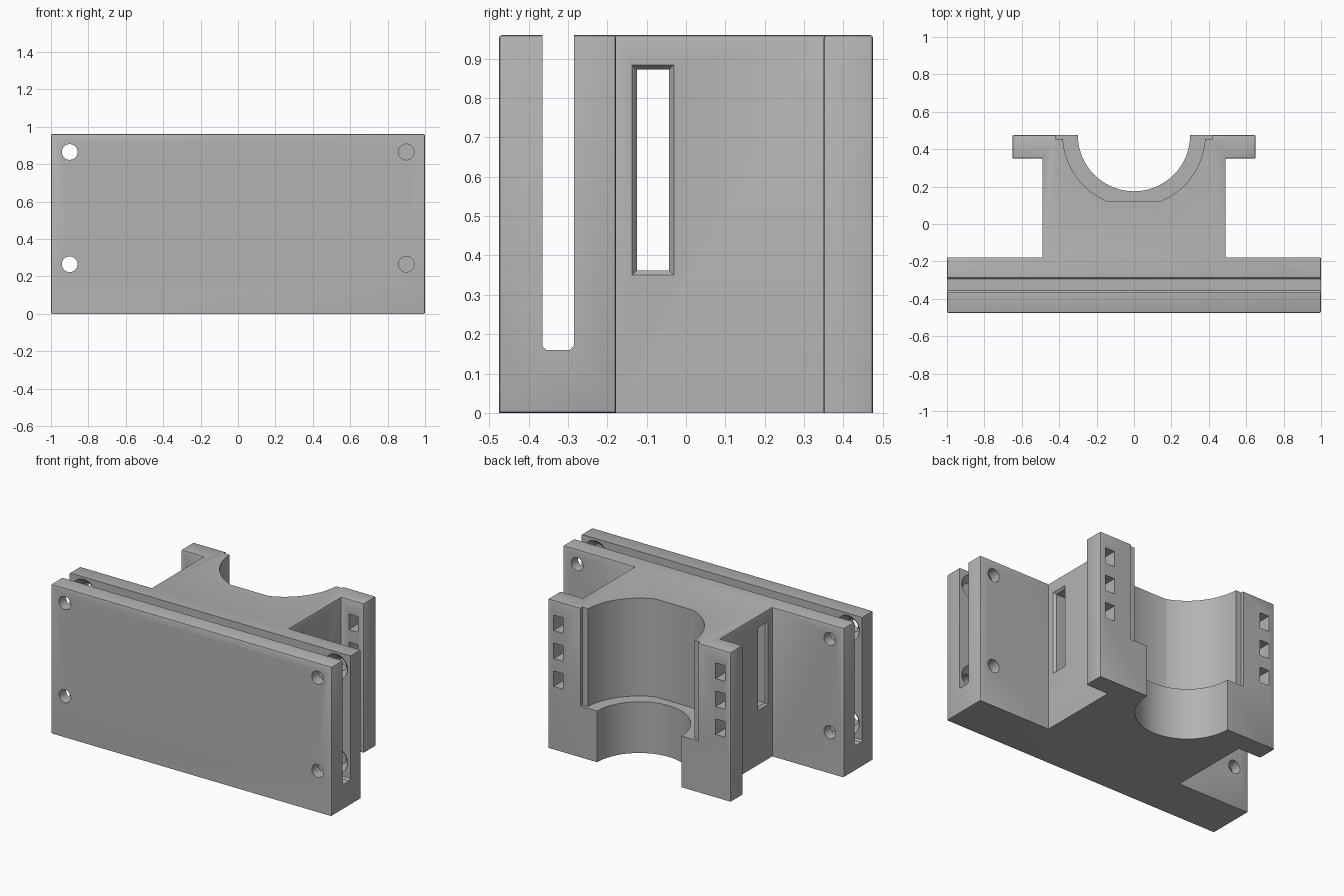
import bpy, bmesh, math
from mathutils import Matrix, Vector

cube = bpy.data.objects.get("Cube")
if cube:
    bpy.data.objects.remove(cube)

TOP = 0.96
BACK = 0.475      # rear face, also the axis of the bore
LEDGE = 0.33      # height where the bore widens
SCREWS = [(x, z) for x in (-0.9, 0.9) for z in (0.265, 0.865)]

grey = bpy.data.materials.new("plain grey")
grey.use_nodes = True
grey.diffuse_color = (0.45, 0.45, 0.45, 1)
grey.node_tree.nodes["Principled BSDF"].inputs["Base Color"].default_value = (0.45, 0.45, 0.45, 1)


def make(name, bm):
    bmesh.ops.recalc_face_normals(bm, faces=bm.faces)
    mesh = bpy.data.meshes.new(name)
    bm.to_mesh(mesh)
    bm.free()
    mesh.materials.append(grey)
    ob = bpy.data.objects.new(name, mesh)
    bpy.context.collection.objects.link(ob)
    return ob


def extrude(name, outline, z0, z1, chamfer=None):
    """Prism from an xy outline; chamfer picks the edges to soften."""
    bm = bmesh.new()
    face = bm.faces.new([bm.verts.new((x, y, z0)) for x, y in outline])
    up = bmesh.ops.extrude_face_region(bm, geom=[face])["geom"]
    bmesh.ops.translate(bm, vec=(0, 0, z1 - z0), verts=[v for v in up if isinstance(v, bmesh.types.BMVert)])
    bmesh.ops.recalc_face_normals(bm, faces=bm.faces)
    if chamfer:
        edges = [e for e in bm.edges if chamfer(e)]
        bmesh.ops.bevel(bm, geom=edges, offset=0.007, segments=2, profile=0.5, affect='EDGES')
    return make(name, bm)


def box(name, x, y, z, flare=0):
    """Box from three ranges; flare widens the +x end in y and z."""
    bm = bmesh.new()
    bmesh.ops.create_cube(bm, size=1)
    for v in bm.verts:
        f = flare if v.co.x > 0 else 0
        v.co = [r[0] - f if c < 0 else r[1] + f for r, c in zip((x, y, z), v.co)] \
            if f else [r[0] if c < 0 else r[1] for r, c in zip((x, y, z), v.co)]
        if f:
            v.co.x = x[1]
    return make(name, bm)


def drill(name, x, z, y0, y1, r0, r1):
    """Cylinder or cone running along y."""
    bm = bmesh.new()
    bmesh.ops.create_cone(bm, cap_ends=True, segments=32, radius1=r0, radius2=r1, depth=y1 - y0,
                          matrix=Matrix.Translation((x, (y0 + y1) / 2, z)) @ Matrix.Rotation(-math.pi / 2, 4, 'X'))
    return make(name, bm)


def arc(radius, flat=-9):
    """Half-round bore outline, closed behind the rear face."""
    pts = [(0.9 * radius + radius * 0.1, BACK + 0.1), (-radius, BACK + 0.1)]
    angles = [math.pi + math.pi * i / 64 for i in range(65)]
    for a in angles:
        p = (radius * math.cos(a), BACK + radius * math.sin(a))
        if p[1] > flat:
            pts.append(p)
        elif len(pts) and pts[-1][1] > flat:
            w = math.sqrt(radius ** 2 - (BACK - flat) ** 2)
            pts += [(-w, flat), (w, flat)]
    return pts


# Main solid: wide plate block, cradle and side flanges
half = [(1, -0.475), (1, -0.178), (0.49, -0.178), (0.49, 0.35), (0.65, 0.35), (0.65, BACK)]


def soft(e):
    a, b = (v.co for v in e.verts)
    on_top = min(a.z, b.z) > TOP - 0.01
    outer = abs(a.x) > 0.6 and abs(a.x - b.x) < 0.01
    plate_foot = max(a.z, b.z) < 0.01 and a.y < -0.1 and b.y < -0.1 and outer
    return on_top or plate_foot or (outer and abs(a.z - b.z) > 0.1)


bracket = extrude("clamp_bracket", half + [(-x, y) for x, y in reversed(half)], 0, TOP, soft)

# Slot between the two plates, with rounded floor corners
slot = [(-0.365, 1.1), (-0.365, 0.17), (-0.355, 0.16), (-0.295, 0.16), (-0.285, 0.17), (-0.285, 1.1)]
slot_cutter = extrude("plate_slot_cutter", slot, -1.1, 1.1)
slot_cutter.data.transform(Matrix(((0, 0, 1, 0), (1, 0, 0, 0), (0, 1, 0, 0), (0, 0, 0, 1))))
slot_cutter.data.update()
bm = bmesh.new()
bm.from_mesh(slot_cutter.data)
bmesh.ops.recalc_face_normals(bm, faces=bm.faces)
bm.to_mesh(slot_cutter.data)
bm.free()
cutters = [slot_cutter]

# Stepped half-round bore with a shallow lip recess at the rear
cutters.append(extrude("lower_bore_cutter", arc(0.30), -0.1, 1.1))
cutters.append(extrude("upper_bore_cutter", arc(0.38, 0.12), LEDGE, 1.1))
cutters.append(box("lip_cutter", (-0.42, 0.42), (0.455, 0.6), (LEDGE, 1.1)))

# Strap window through the cradle, flared at both mouths
wy, wz = (-0.125, -0.043), (0.362, 0.872)
cutters.append(box("strap_window_cutter", (-0.6, 0.6), wy, wz))
for side in (1, -1):
    mouth = box("window_mouth_cutter", (0.475, 0.495), wy, wz, 0.016)
    if side < 0:
        mouth.data.transform(Matrix.Rotation(math.pi, 4, 'Z'))
        mouth.data.transform(Matrix.Translation((0, sum(wy), 0)))
    cutters.append(mouth)

# Three square tie holes in each flange
for s in (-1, 1):
    for z in (0.455, 0.635, 0.815):
        cutters.append(box("tie_hole_cutter", (s * 0.577 - 0.033, s * 0.577 + 0.033), (0.3, 0.55), (z - 0.05, z + 0.05)))

# Screw holes, countersunk on the faces inside the slot
for x, z in SCREWS:
    cutters.append(drill("screw_hole_cutter", x, z, -0.6, -0.1, 0.042, 0.042))
    cutters.append(drill("countersink_cutter", x, z, -0.405, -0.36, 0.042, 0.085))
    cutters.append(drill("countersink_cutter", x, z, -0.29, -0.245, 0.085, 0.042))

for c in cutters:
    c.hide_render = True
    mod = bracket.modifiers.new(c.name, 'BOOLEAN')
    mod.operation = 'DIFFERENCE'
    mod.solver = 'EXACT'
    mod.object = c

# Bake the cuts and discard the cutters
bpy.context.view_layer.update()
graph = bpy.context.evaluated_depsgraph_get()
baked = bpy.data.meshes.new_from_object(bracket.evaluated_get(graph))
bracket.modifiers.clear()
bracket.data = baked
for c in cutters:
    bpy.data.objects.remove(c)

bpy.ops.object.select_all(action='DESELECT')
bracket.select_set(True)
bpy.context.view_layer.objects.active = bracket
bpy.ops.object.shade_smooth_by_angle(angle=math.radians(25))
